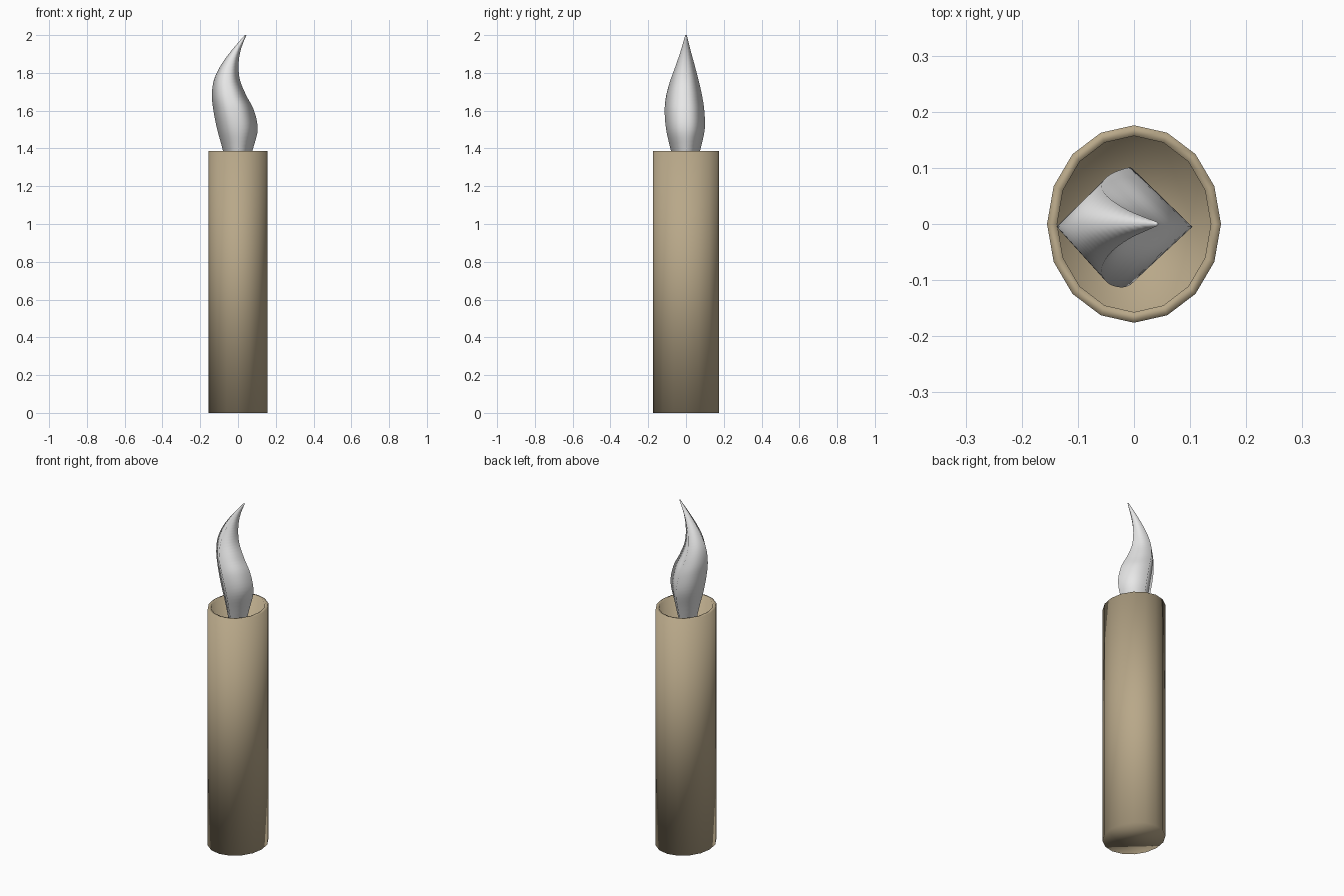
import bpy, bmesh, math
from mathutils import Vector

cube = bpy.data.objects.get("Cube")
if cube:
    bpy.data.objects.remove(cube)


def material(name, color):
    mat = bpy.data.materials.new(name)
    mat.use_nodes = True
    mat.diffuse_color = color
    bsdf = mat.node_tree.nodes["Principled BSDF"]
    bsdf.inputs["Base Color"].default_value = color
    bsdf.inputs["Roughness"].default_value = 0.6
    return mat


def loft(name, rings, mat):
    """Skin a list of closed rings, cap both ends and shade smooth."""
    bm = bmesh.new()
    loops = [[bm.verts.new(p) for p in ring] for ring in rings]
    count = len(loops[0])
    for low, high in zip(loops, loops[1:]):
        for i in range(count):
            j = (i + 1) % count
            bm.faces.new((low[i], low[j], high[j], high[i]))
    bm.faces.new(loops[0][::-1])
    bm.faces.new(loops[-1])
    bmesh.ops.recalc_face_normals(bm, faces=bm.faces)
    for face in bm.faces:
        face.smooth = True
    mesh = bpy.data.meshes.new(name)
    bm.to_mesh(mesh)
    bm.free()
    mesh.materials.append(mat)
    obj = bpy.data.objects.new(name, mesh)
    bpy.context.collection.objects.link(obj)
    return obj


def oval(rx, ry, z, sides=16):
    angles = [math.tau * i / sides for i in range(sides)]
    return [(rx * math.cos(a), ry * math.sin(a), z) for a in angles]


def smooth_rows(rows, steps):
    """Catmull-Rom interpolation through the key rows."""
    rows = [Vector(r) for r in rows]
    padded = [2 * rows[0] - rows[1]] + rows + [2 * rows[-1] - rows[-2]]
    result = []
    for a, b, c, d in zip(padded, padded[1:], padded[2:], padded[3:]):
        for s in range(steps):
            t = s / steps
            result.append(b + (c - a) * (t / 2)
                          + (2 * a - 5 * b + 4 * c - d) * (t * t / 2)
                          + (3 * b - a - 3 * c + d) * (t ** 3 / 2))
    return result + [rows[-1]]


wax = material("beige wax", (0.48, 0.39, 0.25, 1))
white = material("flame white", (0.8, 0.8, 0.8, 1))

# Hollow-topped wax body: outer wall, flat rim, inner wall, floor
TOP, FLOOR = 1.387, 1.22
loft("candle_body", [
    oval(0.155, 0.176, 0),
    oval(0.155, 0.176, TOP),
    oval(0.137, 0.157, TOP),
    oval(0.137, 0.157, FLOOR),
], wax)

# Flame: four-sided section; each row is height, left, right, front, back
flame_rows = [
    (FLOOR, -0.04, 0.03, -0.035, 0.035),
    (1.39, -0.08, 0.077, -0.08, 0.075),
    (1.5, -0.11, 0.104, -0.105, 0.099),
    (1.6, -0.13, 0.085, -0.113, 0.097),
    (1.68, -0.138, 0.044, -0.105, 0.085),
    (1.76, -0.128, 0.011, -0.083, 0.067),
    (1.84, -0.091, 0.003, -0.054, 0.046),
    (1.92, -0.033, 0.014, -0.027, 0.024),
    (2.0, 0.036, 0.044, -0.004, 0.004),
]
rings = []
for z, left, right, front, back in map(tuple, smooth_rows(flame_rows, 5)):
    mid_x, mid_y = (left + right) / 2, -0.005 * min(1, (2 - z) * 3)
    rings.append([(right, mid_y, z), (mid_x, back, z),
                  (left, mid_y, z), (mid_x, front, z)])
loft("flame", rings, white)
